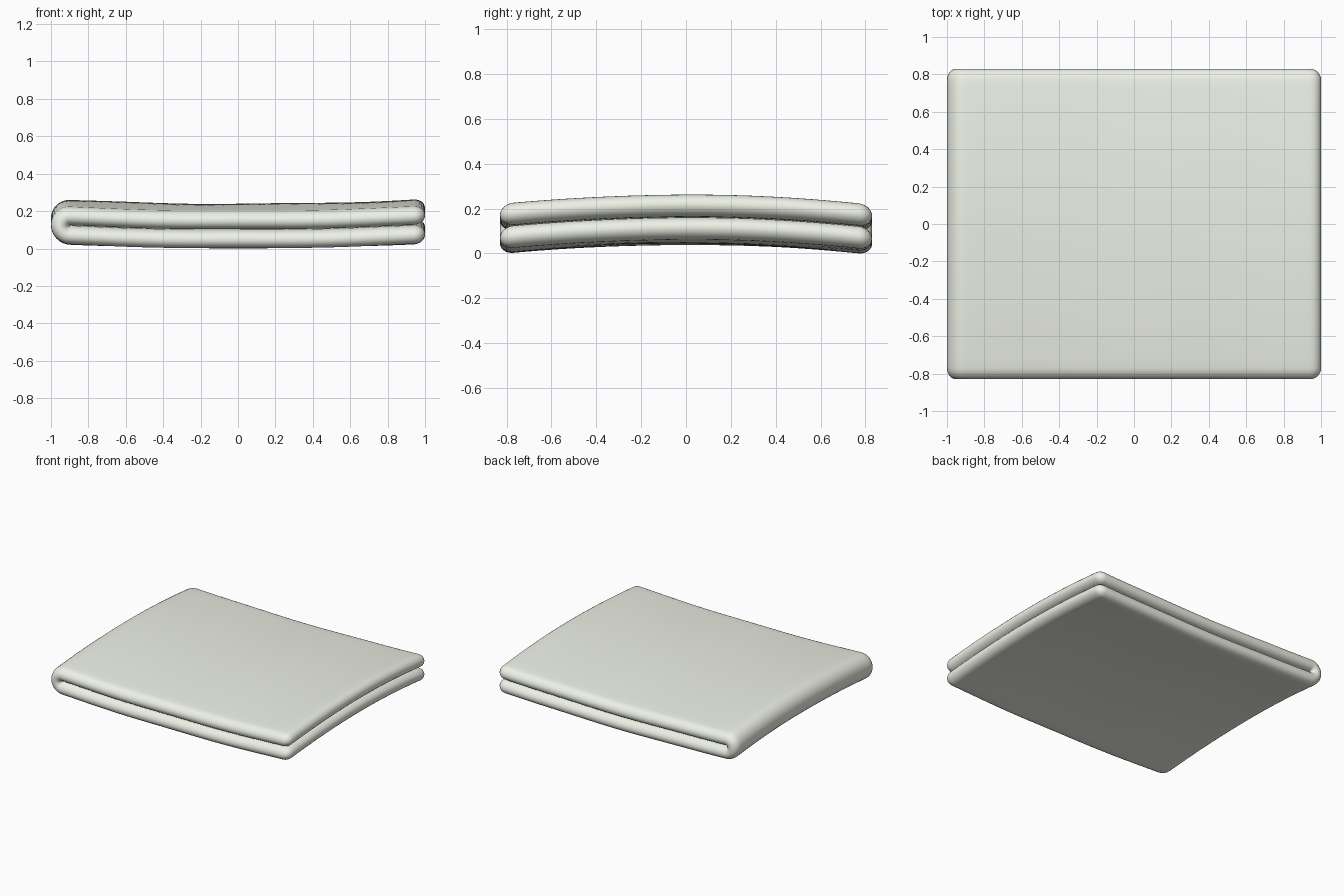
import bpy, bmesh, math

if "Cube" in bpy.data.objects:
    bpy.data.objects.remove(bpy.data.objects["Cube"])

HALF_W = 0.83          # half depth along y
T = 0.0495             # half thickness of one layer
R = 0.06               # width of the rounded rim
FOLD_R = 0.051         # centreline radius of the fold
X_FOLD = -1 + FOLD_R + T
X_END = 1.0
FLAT = X_END - X_FOLD
HALF_L = FLAT + math.pi * FOLD_R / 2


def params(half, joints, rim=6):
    """Positions along one axis, dense at the rounded rims."""
    core = half - R
    edge = [core + R * math.sin(math.pi / 2 * i / rim) for i in range(1, rim + 1)]
    return [-e for e in reversed(edge)] + sorted([-core, core] + joints) + edge


def fold(s, off):
    """Map a length along the sheet and an offset to the folded x, z."""
    a = math.pi * FOLD_R / 2
    if s < -a:                                   # lower layer
        return X_FOLD - (s + a), T - off
    if s > a:                                    # upper layer
        return X_FOLD + (s - a), T + 2 * FOLD_R + off
    ang = s / FOLD_R
    r = FOLD_R + off
    return X_FOLD - r * math.cos(ang), T + FOLD_R + r * math.sin(ang)


def drape(x, y, z):
    """Arch over y, sag in the middle of x, and faint ripples."""
    z += 0.043 * (1 - (y / HALF_W) ** 2) + 0.025 * x * x
    z += 0.002 * math.sin(7 * x + 2 * y) * math.cos(3 * y)
    return x, y, z


bend = math.pi * FOLD_R / 2
flats = [bend + (FLAT - R) * i / 30 for i in range(1, 30)]
arc = [bend * i / 8 for i in range(-8, 9)]
us = params(HALF_L, flats + [-f for f in flats] + arc)
vs = params(HALF_W, [-0.77 + 1.54 * i / 30 for i in range(1, 30)])

# folded cloth: two skins of one sheet sharing a rounded rim
bm = bmesh.new()
skins = []
for side in (1, -1):
    grid = []
    for u in us:
        row = []
        for v in vs:
            a = max(0, abs(u) - (HALF_L - R))
            b = max(0, abs(v) - (HALF_W - R))
            m = max(a, b)
            k = m / math.hypot(a, b) if m > 0 else 1     # round the corners
            s = math.copysign(abs(u) - a + a * k, u)
            y = math.copysign(abs(v) - b + b * k, v)
            h = T * math.sqrt(max(0, 1 - (m / R) ** 2))
            x, z = fold(s, side * h)
            row.append(bm.verts.new(drape(x, y, z)))
        grid.append(row)
    skins.append(grid)
for grid in skins:
    for i in range(len(us) - 1):
        for j in range(len(vs) - 1):
            bm.faces.new((grid[i][j], grid[i + 1][j], grid[i + 1][j + 1], grid[i][j + 1]))
# weld only the matching rim vertices of the two skins
weld = {}
for i in range(len(us)):
    for j in range(len(vs)):
        if i in (0, len(us) - 1) or j in (0, len(vs) - 1):
            weld[skins[1][i][j]] = skins[0][i][j]
bmesh.ops.weld_verts(bm, targetmap=weld)
bmesh.ops.recalc_face_normals(bm, faces=bm.faces)
low = min(v.co.z for v in bm.verts)
for v in bm.verts:
    v.co.z -= low
mesh = bpy.data.meshes.new("folded_cloth")
bm.to_mesh(mesh)
bm.free()
for p in mesh.polygons:
    p.use_smooth = True
cloth = bpy.data.objects.new("folded_cloth", mesh)
bpy.context.collection.objects.link(cloth)

# pale off-white fabric
fabric = bpy.data.materials.new("pale_fabric")
fabric.diffuse_color = (0.85, 0.88, 0.79, 1)
fabric.use_nodes = True
fabric.node_tree.nodes["Principled BSDF"].inputs["Base Color"].default_value = fabric.diffuse_color
mesh.materials.append(fabric)
